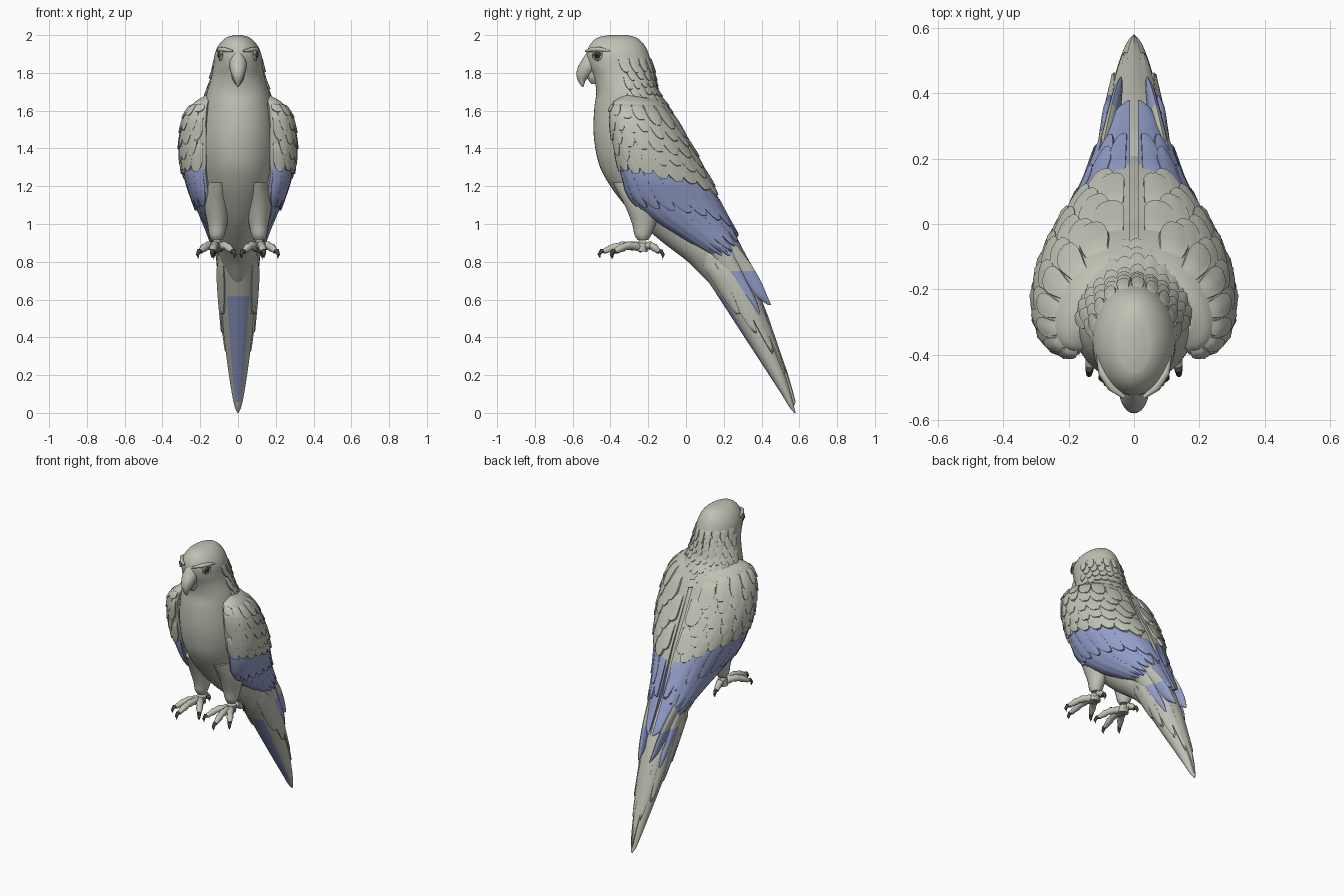
import bpy, bmesh, math, random
from mathutils import Vector

if "Cube" in bpy.data.objects:
    bpy.data.objects.remove(bpy.data.objects["Cube"])
random.seed(4)

def mat(name, c):
    m = bpy.data.materials.new(name)
    m.diffuse_color = (*c, 1)
    m.use_nodes = True
    m.node_tree.nodes["Principled BSDF"].inputs["Base Color"].default_value = m.diffuse_color
    return m

MATS = [mat("grey_plumage", (.53, .54, .46)), mat("blue_feather", (.30, .35, .60)),
        mat("brown_iris", (.10, .045, .03)), mat("black_pupil", (.01, .01, .01)),
        mat("dark_claw", (.07, .06, .055))]
GREY, BLUE, IRIS, PUPIL, CLAW = range(5)

def finish(name, bm, mirror=False, recalc=True):
    if recalc:
        bmesh.ops.recalc_face_normals(bm, faces=bm.faces)
    me = bpy.data.meshes.new(name)
    bm.to_mesh(me)
    bm.free()
    for m in MATS:
        me.materials.append(m)
    me.shade_smooth()
    me.set_sharp_from_angle(angle=math.radians(45))
    ob = bpy.data.objects.new(name, me)
    bpy.context.collection.objects.link(ob)
    if mirror:
        ob.modifiers.new("mirror", 'MIRROR').use_mirror_merge = False
    return ob

def sample(rows, z):
    """Smooth interpolation of profile rows (first value is height, descending)."""
    n = len(rows)
    z = min(max(z, rows[-1][0]), rows[0][0])
    i = next(k for k in range(n - 1) if z >= rows[k + 1][0])
    def slope(k):
        a, b = rows[max(k - 1, 0)], rows[min(k + 1, n - 1)]
        return [(q - p) / (b[0] - a[0]) for p, q in zip(a, b)]
    h = rows[i + 1][0] - rows[i][0]
    u = (z - rows[i][0]) / h
    c = (2*u**3 - 3*u*u + 1, (u**3 - 2*u*u + u) * h, 3*u*u - 2*u**3, (u**3 - u*u) * h)
    return [c[0]*p + c[1]*a + c[2]*q + c[3]*b
            for p, a, q, b in zip(rows[i], slope(i), rows[i + 1], slope(i + 1))]

def oval(rows):
    """Surface with oval sections; rows are z, y front, y back, half width, x centre."""
    rows = [(*r, 0) if len(r) == 4 else r for r in rows]
    def P(z, t):
        _, f, b, w, cx = sample(rows, z)
        a = 2 * math.pi * t
        return Vector((cx + max(w, .001) * math.sin(a), (f + b)/2 - (b - f)/2 * math.cos(a), z))
    P.rows = rows
    return P

def join_rings(bm, rings, rule):
    vs = [[bm.verts.new(p) for p in r] for r in rings]
    n = len(vs[0])
    for i in range(len(vs) - 1):
        for j in range(n):
            k = (j + 1) % n
            f = bm.faces.new((vs[i][j], vs[i + 1][j], vs[i + 1][k], vs[i][k]))
            f.material_index = rule(i, j)
    for r, i in ((vs[0], 0), (vs[-1], len(vs) - 2)):
        bm.faces.new(r).material_index = rule(i, 0)

def loft(bm, P, n=32, sub=4, rule=lambda z, t: GREY, ends=False):
    zs = [r[0] + (s[0] - r[0]) * k / sub for r, s in zip(P.rows, P.rows[1:]) for k in range(sub)]
    zs.append(P.rows[-1][0])
    d = n - 1 if ends else n
    join_rings(bm, [[P(z, j / d) for j in range(n)] for z in zs],
               lambda i, j: rule((zs[i] + zs[i + 1]) / 2, (j + .5) / d))

def tube(bm, path, radii, m=GREY, n=10):
    path = [Vector(p) for p in path]
    rings = []
    for i, p in enumerate(path):
        q = (path[min(i + 1, len(path) - 1)] - path[max(i - 1, 0)]).to_track_quat('Z', 'Y')
        rings.append([p + q @ Vector((math.cos(a), math.sin(a), 0)) * radii[i]
                      for a in (2 * math.pi * j / n for j in range(n))])
    join_rings(bm, rings, lambda i, j: m)

def feather(bm, P, t, z0, z1, w, base=.004, lift=.01, drift=0., m=GREY):
    """Leaf-shaped plate lying on surface P, pointing down from z0 to z1."""
    def on(z, t, off):
        t = min(max(t, .015), .985)
        nrm = (P(z, t + .01) - P(z, t - .01)).cross(P(z + .004, t) - P(z - .004, t)).normalized()
        return P(z, t) + nrm * off
    grid = []
    for s in (0, .2, .4, .6, .78, .9, .97, 1):
        hw = w * (.75 + .25 * min(1, s * 2)) * max(1 - s**3.5, .004) ** .5
        z = z0 + (z1 - z0) * s
        grid.append([bm.verts.new(on(z, t + drift * s + hw * v,
                     -.004 if abs(v) == 1 or s in (0, 1) else base + lift * s + .003 * (v == 0)))
                     for v in (-1, -.93, -.5, 0, .5, .93, 1)])
    for a, b in zip(grid, grid[1:]):
        for j in range(6):
            bm.faces.new((a[j], b[j], b[j + 1], a[j + 1])).material_index = m

# head and body
body = oval([(2.0, -.41, -.31, .02), (1.988, -.465, -.265, .06), (1.95, -.508, -.222, .10),
             (1.90, -.525, -.197, .123), (1.84, -.515, -.18, .13), (1.78, -.49, -.168, .14),
             (1.70, -.475, -.15, .163), (1.62, -.485, -.10, .18), (1.5, -.49, -.03, .20),
             (1.4, -.48, .015, .205), (1.3, -.455, .065, .20), (1.2, -.40, .11, .19),
             (1.1, -.325, .15, .165), (1.0, -.235, .19, .13), (.9, -.12, .22, .11),
             (.8, .01, .26, .09), (.7, .11, .27, .05), (.66, .16, .25, .01)])
bm = bmesh.new()
loft(bm, body, 48)
finish("body", bm)

# overlapping neck feathers
bm = bmesh.new()
for r in range(7):
    z = 1.86 - r * .045
    n = 9 + r
    for k in range(n):
        t = .27 + .46 * (k + .5 * (r % 2)) / (n - .5)
        feather(bm, body, t, z + .03, z - .055 + random.uniform(-.01, .01), .026, .001, .011)
finish("neck_feathers", bm, recalc=False)

# folded wing shell: z, y front, y back, x front, x widest
WING = [(1.68, -.33, -.19, .14, .16), (1.645, -.385, -.12, .16, .22), (1.57, -.40, -.06, .17, .27),
        (1.45, -.385, .005, .17, .292), (1.35, -.365, .06, .17, .29), (1.25, -.335, .115, .17, .27),
        (1.15, -.30, .165, .155, .235), (1.05, -.205, .21, .13, .195), (.95, -.05, .26, .09, .155),
        (.85, .12, .31, .06, .115), (.75, .31, .365, .03, .06), (.72, .37, .38, .02, .025)]
def wing(z, t):
    _, f, b, xf, xm = sample(WING, z)
    t = min(max(t, 0), 1)
    x = xf + (.012 - xf) * t
    return Vector((x + (xm - (xf + .012) / 2) * math.sin(math.pi * t) ** .8,
                   (f + b) / 2 - (b - f) / 2 * math.cos(math.pi * t), z))
wing.rows = WING

def blue_line(t):
    return 1.30 - .07 * t - .13 * t**4

bm = bmesh.new()
loft(bm, wing, 28, 5, lambda z, t: BLUE if z < blue_line(t) else GREY, True)
finish("wing", bm, True)

# long blue flight feathers in two tiers, then grey coverts
bm = bmesh.new()
for k in range(8):
    t = .07 + .86 * k / 7
    feather(bm, wing, t, 1.17, .74 + .2 * t, .085, .001, .008, .04, BLUE)
for k in range(9):
    t = .06 + .88 * k / 8
    feather(bm, wing, t, blue_line(t) + .03, blue_line(t) - .2, .075, .004, .01, .03, BLUE)
finish("flight_feathers", bm, True, False)
bm = bmesh.new()
for r in range(5):
    n = 9 - r // 2
    for k in range(n):
        t = .07 + .86 * (k + .5 * (r % 2)) / (n - .5)
        z = blue_line(t) - .015 + r * .075 + random.uniform(-.012, .012)
        feather(bm, wing, t, min(z + .16, 1.64), z, .072, .005, .012, .01)
finish("wing_coverts", bm, True, False)

# crossed wing tips showing below the folded wing
bm = bmesh.new()
for rows in ([(.95, .0, .22, .03, .1), (.8, .2, .335, .02, .075), (.7, .29, .395, .018, .06),
              (.62, .365, .43, .014, .05), (.57, .435, .452, .004, .04)],
             [(.85, .12, .25, .03, .09), (.72, .22, .31, .02, .087), (.6, .32, .37, .016, .08),
              (.52, .385, .395, .004, .075)]):
    loft(bm, oval(rows), 12, 4, lambda z, t: BLUE if z < .74 else GREY)
finish("wing_tips", bm, True)

# long tail with blue underside strip
tail = oval([(.95, .05, .2, .06), (.85, .03, .27, .10), (.8, .05, .30, .108), (.7, .115, .35, .105),
             (.6, .18, .39, .097), (.5, .245, .428, .086), (.43, .29, .45, .078), (.3, .375, .495, .062),
             (.2, .44, .528, .048), (.1, .505, .556, .032), (.03, .548, .573, .017), (0, .573, .58, .003)])
bm = bmesh.new()
loft(bm, tail, 40, 5, lambda z, t: BLUE if .06 < z < .63 and min(t, 1 - t) < .1 else GREY)
finish("tail", bm)
bm = bmesh.new()
for t, z in ((.17, .52), (.24, .42), (.33, .31), (.42, .2)):
    for side in (t, 1 - t):
        feather(bm, tail, side, .84, z, .06, .003, .007)
feather(bm, tail, .5, .84, .03, .075, .005, .006)
finish("tail_feathers", bm, recalc=False)

# hooked upper beak and lower beak
bm = bmesh.new()
loft(bm, oval([(1.91, -.525, -.45, .025), (1.87, -.55, -.45, .042), (1.83, -.573, -.46, .045),
               (1.79, -.58, -.50, .034), (1.76, -.573, -.53, .021), (1.735, -.558, -.54, .01),
               (1.725, -.55, -.543, .003)]), 20)
finish("upper_beak", bm)
bm = bmesh.new()
loft(bm, oval([(1.81, -.535, -.43, .036), (1.77, -.522, -.43, .032), (1.74, -.50, -.44, .015)]), 16)
finish("lower_beak", bm)

# eyes, eye rims and brows
for name, m, r, c in (("eye", IRIS, .021, (.087, -.467, 1.893)), ("pupil", PUPIL, .012, (.0975, -.470, 1.893))):
    bm = bmesh.new()
    bmesh.ops.create_uvsphere(bm, u_segments=16, v_segments=10, radius=r)
    bmesh.ops.translate(bm, verts=bm.verts, vec=c)
    for f in bm.faces:
        f.material_index = m
    finish(name, bm, True)
bm = bmesh.new()
ring = [(.094 + .008 * math.cos(a), -.467 + .024 * math.cos(a), 1.893 + .023 * math.sin(a))
        for a in (2 * math.pi * k / 20 for k in range(21))]
tube(bm, ring, [.0065] * 21, n=8)
tube(bm, [(.03, -.53, 1.915), (.07, -.50, 1.923), (.098, -.455, 1.925), (.112, -.40, 1.915)],
     [.006, .012, .012, .004])
finish("eye_rim_and_brow", bm, True)

# feathered thighs
bm = bmesh.new()
loft(bm, oval([(1.22, -.39, -.12, .06, .1), (1.1, -.325, -.13, .068, .11), (1.0, -.285, -.16, .052, .11),
               (.94, -.272, -.185, .04, .112), (.915, -.255, -.2, .028, .112)]), 20)
finish("thigh", bm, True)

# feet: shank, knuckled toes and curved claws
bm = bmesh.new()
tube(bm, [(.112, -.23, .96), (.112, -.23, .9), (.112, -.235, .855)], [.032, .03, .032])
for x, y in ((.135, -.435), (.2, -.375), (.03, -.37), (.125, -.145)):
    a, b = Vector((.112, -.235, .872)), Vector((x, y, .855))
    d = (b - a).normalized()
    path = [a.lerp(b, k / 8) + Vector((0, 0, .022 * math.sin(math.pi * k / 8))) for k in range(9)]
    tube(bm, path, [.024, .02, .025, .019, .024, .018, .022, .017, .014])
    tube(bm, [b - d * .01, b + d * .014 + Vector((0, 0, .003)), b + d * .025 - Vector((0, 0, .014)),
              b + d * .02 - Vector((0, 0, .038))], [.014, .012, .009, .001], CLAW)
finish("foot", bm, True)
